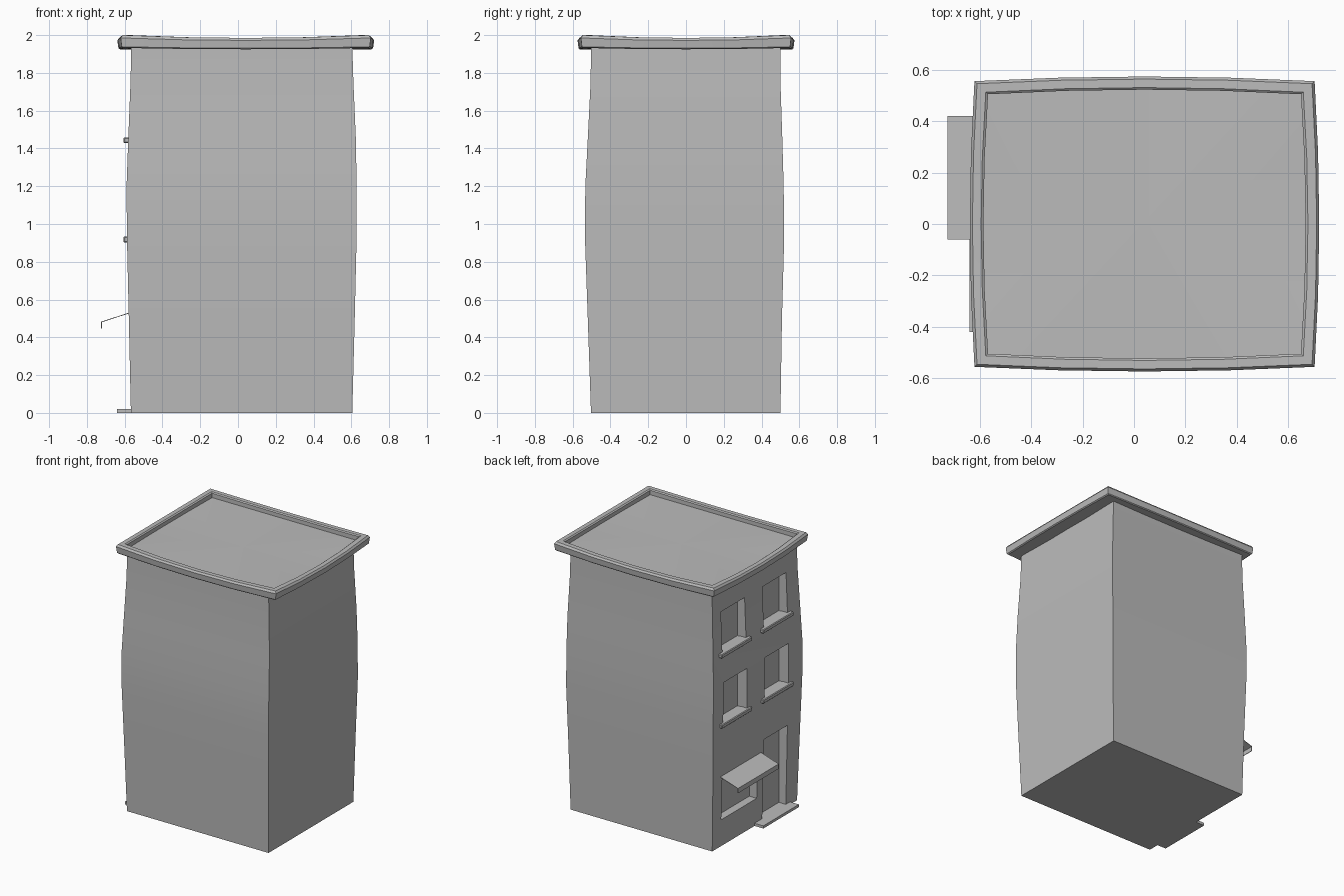
import bpy
import bmesh
from mathutils import Vector

cube = bpy.data.objects.get("Cube")
if cube:
    bpy.data.objects.remove(cube)

plaster = bpy.data.materials.new("grey_plaster")
plaster.use_nodes = True
plaster.diffuse_color = (0.5, 0.5, 0.5, 1)
plaster.node_tree.nodes["Principled BSDF"].inputs["Base Color"].default_value = (0.5, 0.5, 0.5, 1)


def finish(bm, name):
    bmesh.ops.recalc_face_normals(bm, faces=bm.faces)
    mesh = bpy.data.meshes.new(name)
    bm.to_mesh(mesh)
    bm.free()
    mesh.materials.append(plaster)
    obj = bpy.data.objects.new(name, mesh)
    bpy.context.collection.objects.link(obj)
    return obj


def box(name, x, y, z, bevel=0):
    """Box from (min, max) ranges on each axis."""
    bm = bmesh.new()
    bmesh.ops.create_cube(bm, size=1)
    for v in bm.verts:
        v.co = Vector([sum(r) / 2 + c * (r[1] - r[0]) for c, r in zip(v.co, (x, y, z))])
    if bevel:
        bmesh.ops.bevel(bm, geom=bm.edges[:], offset=bevel, segments=1, affect='EDGES')
    return finish(bm, name)


def loft(bm, rings):
    """Skin between closed rings of points, returning the vertex rings."""
    loops = [[bm.verts.new(p) for p in ring] for ring in rings]
    for a, b in zip(loops, loops[1:]):
        for i in range(len(a)):
            j = (i + 1) % len(a)
            bm.faces.new((a[i], a[j], b[j], b[i]))
    return loops


def smooth(obj):
    bpy.ops.object.select_all(action='DESELECT')
    obj.select_set(True)
    bpy.context.view_layer.objects.active = obj
    bpy.ops.object.shade_smooth_by_angle(angle=0.5)


# Bulging walls: height, then the -x, +x, -y and +y extents
profile = [
    (0, -.567, .605, -.503, .5),
    (.5, -.578, .618, -.52, .508),
    (.93, -.588, .628, -.535, .52),
    (1.2, -.59, .628, -.533, .517),
    (1.45, -.581, .624, -.52, .51),
    (1.75, -.569, .611, -.505, .5),
    (1.945, -.565, .605, -.503, .5),
]
bm = bmesh.new()
loops = loft(bm, [[(x0, y0, z), (x1, y0, z), (x1, y1, z), (x0, y1, z)]
                  for z, x0, x1, y0, y1 in profile])
bm.faces.new(loops[0])
bm.faces.new(loops[-1])
walls = finish(bm, "walls")

# Window, shop window and door recesses in the street side
columns = (.26, -.23)
sills = (.93, 1.455)
openings = [(y - .14, y + .14, z, z + .3) for y in columns for z in sills]
openings += [(-.02, .4, .2, .5), (-.37, -.09, .02, .615)]
cutters = []
for y0, y1, z0, z1 in openings:
    cutter = box("recess_cutter", (-.8, -.51), (y0, y1), (z0, z1))
    cutter.hide_render = True
    cutters.append(cutter)
    mod = walls.modifiers.new("recess", 'BOOLEAN')
    mod.operation = 'DIFFERENCE'
    mod.solver = 'EXACT'
    mod.object = cutter
bpy.context.view_layer.update()
cut = bpy.data.meshes.new_from_object(walls.evaluated_get(bpy.context.evaluated_depsgraph_get()))
walls.modifiers.clear()
walls.data = cut
for cutter in cutters:
    bpy.data.objects.remove(cutter)
smooth(walls)

# Window sills and door step
for y in columns:
    for z in sills:
        box("window_sill", (-.607, -.53), (y - .18, y + .18), (z - .027, z + .003), .005)
box("door_step", (-.64, -.51), (-.42, 0), (0, .02))

# Awning: thin sloped sheet with a hanging lip
top = [(-.57, .533), (-.725, .483), (-.725, .447)]
under = [(-.721, .447), (-.721, .48), (-.57, .529)]
bm = bmesh.new()
loops = loft(bm, [[(x, y, z) for x, z in top + under] for y in (-.06, .42)])
for loop in loops:
    bm.faces.new(loop)
finish(bm, "awning")


# Cornice and roof: rectangles whose sides swell outwards and sag in the middle
def swollen(hx, hy, z, sag, steps=4):
    ring = []
    for (ax, ay), (bx, by) in (((-1, -1), (1, -1)), ((1, -1), (1, 1)),
                               ((1, 1), (-1, 1)), ((-1, 1), (-1, -1))):
        out = Vector(((ax + bx) / 2, (ay + by) / 2, 0))
        for i in range(steps):
            t = i / steps
            swell = 4 * t * (1 - t)
            p = Vector((.041 + hx * (ax + (bx - ax) * t), hy * (ay + (by - ay) * t), z - sag * swell))
            ring.append(p + out * .018 * swell)
    return ring


bm = bmesh.new()
loops = loft(bm, [
    swollen(.55, .45, 1.932, .007),
    swollen(.648, .545, 1.932, .007),
    swollen(.656, .551, 1.938, .007),
    swollen(.662, .556, 1.985, .013),
    swollen(.652, .546, 2.0, .015),
    swollen(.618, .513, 2.0, .015),
    swollen(.609, .505, 1.993, .015),
    swollen(.609, .505, 1.96, .01),
])
centre = bm.verts.new((.041, 0, 1.95))
rim = loops[-1]
for i, v in enumerate(rim):
    bm.faces.new((v, rim[(i + 1) % len(rim)], centre))
smooth(finish(bm, "cornice_and_roof"))
